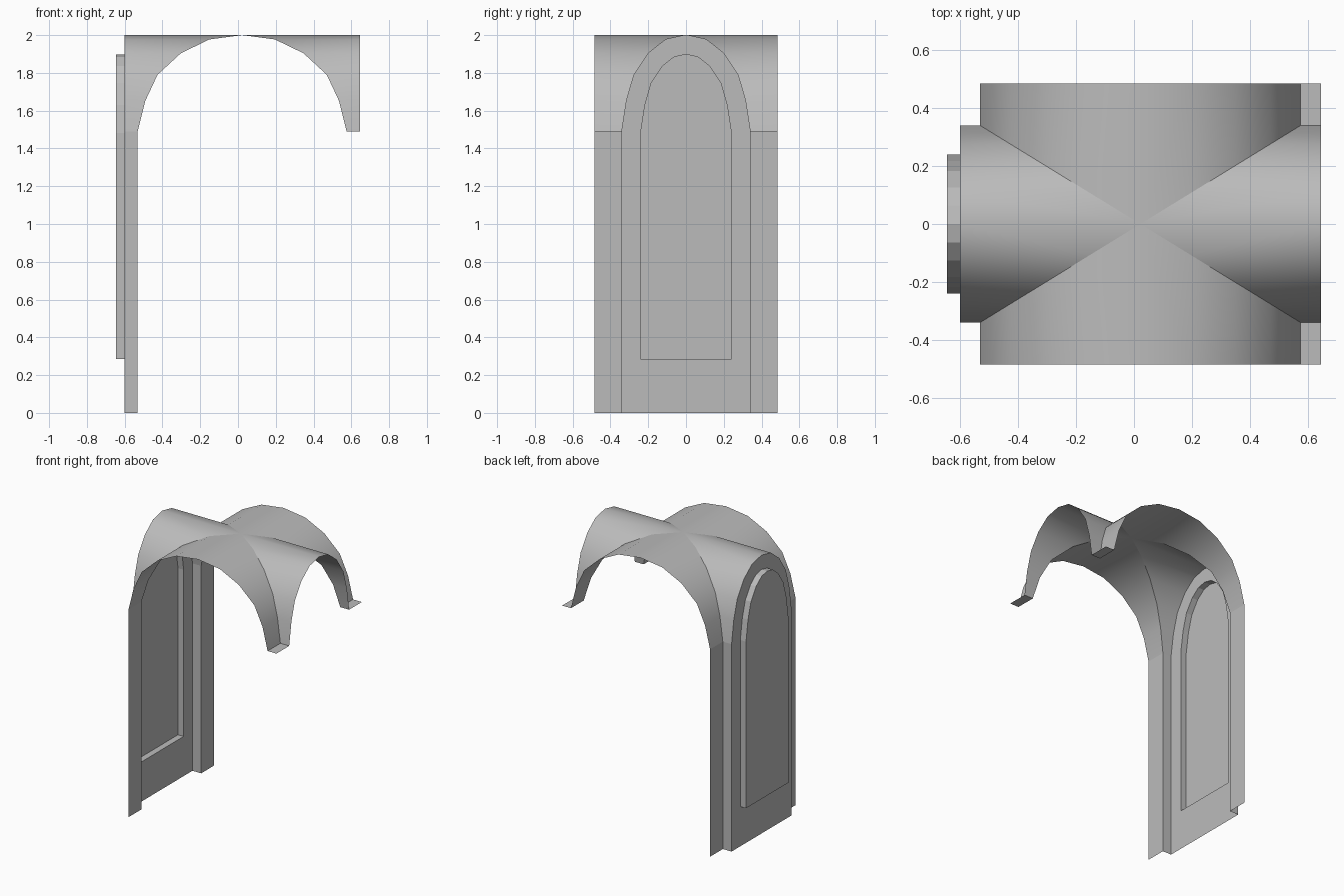
import bpy, bmesh, math

cube = bpy.data.objects.get("Cube")
if cube:
    bpy.data.objects.remove(cube, do_unlink=True)

# Main sizes
CX = 0.022                        # centre of the crossing
HALF_X, HALF_Y = 0.553, 0.34      # half spans of the two barrels
LEFT, RIGHT, DEPTH = -0.6, 0.645, 0.485
SPRING, TOP = 1.49, 2.0
SILL, RECESS, FRAME = 0.285, 0.045, 0.1

stone = bpy.data.materials.new("plain_grey")
stone.use_nodes = True
GREY = (0.5, 0.5, 0.5, 1)
stone.diffuse_color = GREY
stone.node_tree.nodes["Principled BSDF"].inputs["Base Color"].default_value = GREY

# Arch as (span fraction, height), from one springing to the other
half = [(0, TOP), (0.314, 1.977), (0.587, 1.904),
        (0.81, 1.79), (0.927, 1.652), (1, SPRING)]
arch = [(-f, z) for f, z in reversed(half[1:])] + half


def finish(name, bm, smooth=True):
    mesh = bpy.data.meshes.new(name)
    bm.to_mesh(mesh)
    bm.free()
    mesh.materials.append(stone)
    obj = bpy.data.objects.new(name, mesh)
    bpy.context.collection.objects.link(obj)
    if smooth:
        bpy.ops.object.select_all(action='DESELECT')
        obj.select_set(True)
        bpy.context.view_layer.objects.active = obj
        bpy.ops.object.shade_smooth_by_angle(angle=math.radians(30))
    return obj


def strip(name, side_a, side_b, up=False, smooth=True):
    """Sheet between two matching rows of points."""
    bm = bmesh.new()
    a = [bm.verts.new(p) for p in side_a]
    b = [bm.verts.new(p) for p in side_b]
    for i in range(len(a) - 1):
        bm.faces.new((a[i], a[i + 1], b[i + 1], b[i]))
    bm.normal_update()
    if up and sum(f.normal.z for f in bm.faces) < 0:
        bmesh.ops.reverse_faces(bm, faces=bm.faces)
    return finish(name, bm, smooth)


# Vault panels meeting along the diagonal groins
for s, name in ((-1, "front"), (1, "back")):
    groin = [(CX + f * HALF_X, s * abs(f) * HALF_Y, z) for f, z in arch]
    strip(f"{name}_vault_panel", groin, [(x, s * DEPTH, z) for x, y, z in groin], up=True)
for s, end, name in ((-1, LEFT, "right"), (1, RIGHT, "left")):
    groin = [(CX + s * abs(f) * HALF_X, f * HALF_Y, z) for f, z in arch]
    strip(f"{name}_vault_panel", groin, [(end, y, z) for x, y, z in groin], up=True)

# Arched end wall with a recessed panel
bm = bmesh.new()
outline = [(-HALF_Y, 0)] + [(f * HALF_Y, z) for f, z in arch] + [(HALF_Y, 0)]
face = bm.faces.new([bm.verts.new((LEFT, y, z)) for y, z in outline])
bm.normal_update()
bmesh.ops.inset_individual(bm, faces=[face], thickness=FRAME, use_even_offset=True)
for v in face.verts:
    if v.co.z < SILL:
        v.co.z = SILL
rim = list(face.edges)
reveal = bmesh.ops.extrude_face_region(bm, geom=[face])["geom"]
for v in reveal:
    if isinstance(v, bmesh.types.BMVert):
        v.co.x -= RECESS
if face.is_valid:
    bmesh.ops.delete(bm, geom=[face], context='FACES_ONLY')
bmesh.ops.recalc_face_normals(bm, faces=bm.faces)
finish("end_wall", bm, smooth=False)

# Stepped piers beside the wall, and ledges under the free springings
for s, name in ((-1, "front"), (1, "back")):
    inner = CX - HALF_X
    plan = [(LEFT, s * HALF_Y), (inner, s * HALF_Y), (inner, s * DEPTH)]
    strip(f"{name}_pier", [(x, y, 0) for x, y in plan],
          [(x, y, SPRING) for x, y in plan], smooth=False)
    outer = CX + HALF_X
    strip(f"{name}_ledge", [(outer, s * HALF_Y, SPRING), (RIGHT, s * HALF_Y, SPRING)],
          [(outer, s * DEPTH, SPRING), (RIGHT, s * DEPTH, SPRING)], up=True, smooth=False)
